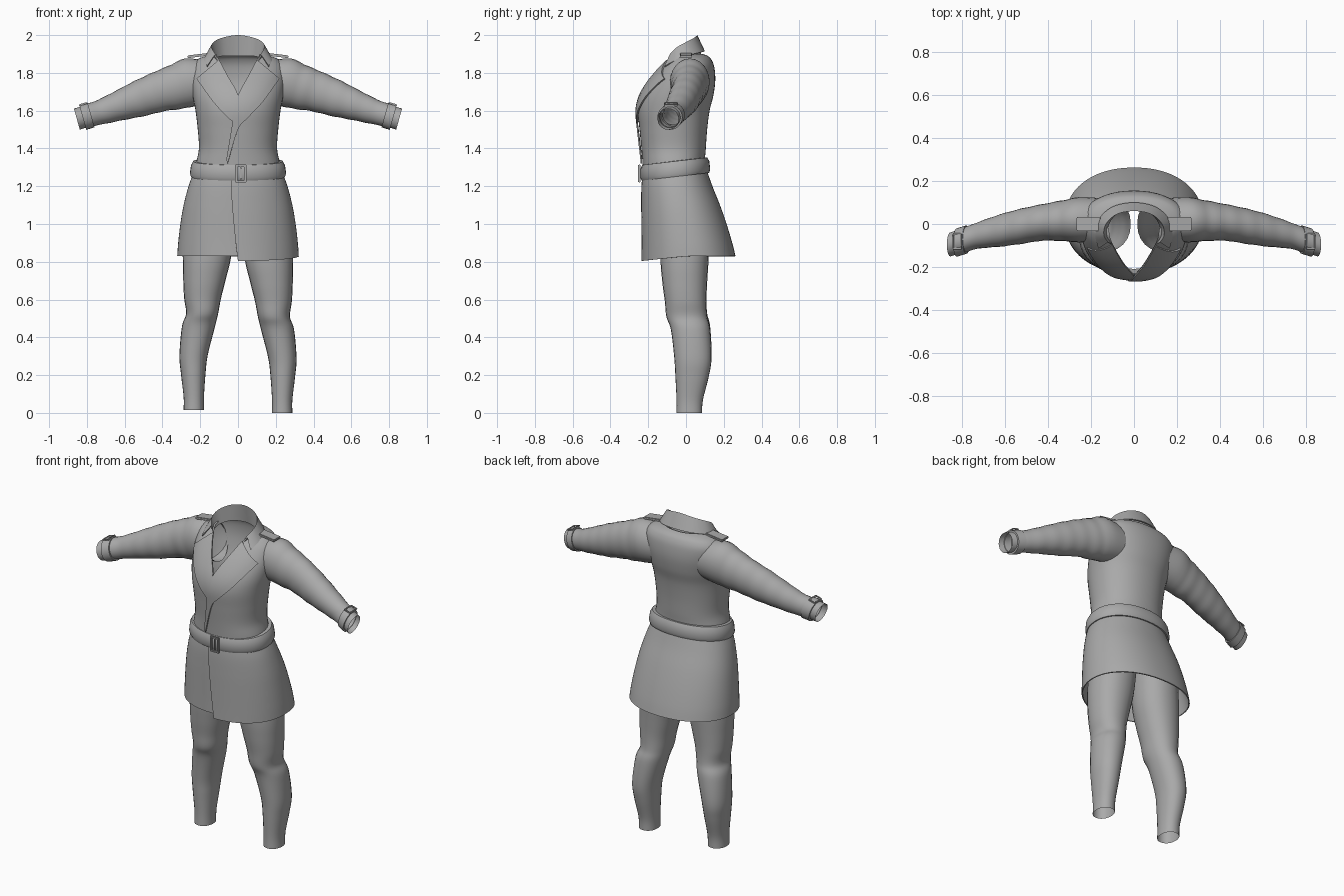
import bpy, bmesh
from math import sin, cos, pi, radians, copysign
from mathutils import Vector, Matrix
from mathutils.bvhtree import BVHTree

if "Cube" in bpy.data.objects:
    bpy.data.objects.remove(bpy.data.objects["Cube"])

grey = bpy.data.materials.new("plain grey")
grey.use_nodes = True
grey.diffuse_color = (.4, .4, .4, 1)
grey.node_tree.nodes["Principled BSDF"].inputs["Base Color"].default_value = (.4, .4, .4, 1)
made = []


def finish(name, bm):
    mesh = bpy.data.meshes.new(name)
    bmesh.ops.recalc_face_normals(bm, faces=bm.faces)
    bm.to_mesh(mesh)
    bm.free()
    mesh.materials.append(grey)
    obj = bpy.data.objects.new(name, mesh)
    bpy.context.collection.objects.link(obj)
    made.append(obj)
    return obj


def smooth(rows, n=6):
    """Catmull-Rom curve through rows of numbers."""
    padded = [rows[0], *rows, rows[-1]]
    out = []
    for a, b, c, d in zip(padded, padded[1:], padded[2:], padded[3:]):
        for k in range(n):
            t = k / n
            out.append([q + .5 * t * (r - p + t * (2 * p - 5 * q + 4 * r - s
                        + t * (3 * (q - r) + s - p)))
                        for p, q, r, s in zip(a, b, c, d)])
    return out + [list(rows[-1])]


def loft(name, rows, closed=True, thickness=0):
    """Skin a list of equally long point rows with quads."""
    bm = bmesh.new()
    grid = [[bm.verts.new(p) for p in row] for row in rows]
    size = len(grid[0])
    for low, high in zip(grid, grid[1:]):
        for i in range(size if closed else size - 1):
            j = (i + 1) % size
            bm.faces.new((low[i], low[j], high[j], high[i]))
    if thickness:
        bmesh.ops.recalc_face_normals(bm, faces=bm.faces)
        bmesh.ops.solidify(bm, geom=bm.faces[:], thickness=thickness)
    return finish(name, bm)


def oval(a, rx, front, back):
    """Point on a slightly squared oval; angle zero faces the front."""
    s, c = sin(a), cos(a)
    x = rx * copysign(abs(s) ** .92, s)
    y = (front + back) / 2 - (back - front) / 2 * copysign(abs(c) ** .92, c)
    return x, y


TURN = [2 * pi * i / 48 for i in range(48)]


def boxes(name, parts, matrix):
    bm = bmesh.new()
    for size, place in parts:
        local = Matrix.Translation(place) @ Matrix.Diagonal((*size, 1))
        bmesh.ops.create_cube(bm, size=1, matrix=matrix @ local)
    bmesh.ops.bevel(bm, geom=bm.edges[:], offset=.003, segments=2, affect='EDGES')
    return finish(name, bm)


def frame(name, w, h, bar, matrix):
    """Rectangular buckle lying in its local xy plane."""
    parts = []
    for s in (1, -1):
        parts.append(((w, bar, bar), (0, s * (h - bar) / 2, 0)))
        parts.append(((bar, h, bar), (s * (w - bar) / 2, 0, 0)))
    return boxes(name, parts, matrix)


# Coat body: height, half width, front, back
body = smooth([
    (1.22, .235, -.225, .11), (1.32, .222, -.23, .1), (1.4, .207, -.236, .105),
    (1.5, .213, -.246, .112), (1.6, .225, -.254, .125), (1.68, .24, -.236, .145),
    (1.76, .25, -.19, .155), (1.83, .245, -.135, .15), (1.87, .215, -.1, .135),
    (1.89, .17, -.085, .115), (1.9, .125, -.075, .09)])
coat = loft("coat_body", [[(*oval(a, rx, f, b), z) for a in TURN] for z, rx, f, b in body])
surface = BVHTree.FromPolygons([v.co for v in coat.data.vertices],
                               [p.vertices[:] for p in coat.data.polygons])

# Open neck: cut a V out of the chest
bm = bmesh.new()
bm.from_mesh(coat.data)
for s in (1, -1):
    faces = [f for f in bm.faces
             if f.calc_center_median().y < .02 and f.calc_center_median().z > 1.6]
    geom = faces + list({e for f in faces for e in f.edges}) + list({v for f in faces for v in f.verts})
    bmesh.ops.bisect_plane(bm, geom=geom, plane_co=(0, 0, 1.68), plane_no=(s * 1.9, 0, -1))
opening = []
for f in bm.faces:
    c = f.calc_center_median()
    if c.y < 0 and c.z > 1.68 + 1.9 * abs(c.x):
        opening.append(f)
bmesh.ops.delete(bm, geom=opening, context='FACES')
bm.to_mesh(coat.data)
bm.free()


# Lapels draped over the chest: inner x, z to outer x, z
def lapel(name, side, lift, rows):
    sheet = []
    for xi, zi, xo, zo in smooth(rows, 8):
        line = []
        for k in range(7):
            t = k / 6
            x, z = side * (xi + (xo - xi) * t), zi + (zo - zi) * t
            hit, normal, _, _ = surface.ray_cast(Vector((x, -2, z)), Vector((0, 1, 0)))
            y = hit.y if hit else -.08
            line.append((x, y - lift, z))
        sheet.append(line)
    loft(name, sheet, closed=False, thickness=.008)


upper = [(.1, 1.87, .22, 1.77), (.055, 1.785, .13, 1.645), (0, 1.68, .05, 1.56)]
lapel("left_lapel", 1, .014, upper + [(-.025, 1.56, 0, 1.5), (-.062, 1.34, -.055, 1.32)])
lapel("right_lapel", -1, .009, upper + [(0, 1.55, .02, 1.54)])

# Folded collar: each line runs from the back centre to the front tip
inner = [(0, .075, 1.89), (.075, .05, 1.89), (.115, 0, 1.88), (.12, -.05, 1.87), (.1, -.095, 1.86)]
crest = [(0, .06, 2), (.08, .045, 1.987), (.13, 0, 1.963), (.14, -.05, 1.935), (.12, -.085, 1.9)]
outer = [(0, .1, 1.915), (.1, .08, 1.91), (.165, .02, 1.895), (.18, -.05, 1.87), (.165, -.115, 1.835)]
lines = []
for line in (inner, crest, outer):
    full = [(-x, y, z) for x, y, z in line[:0:-1]] + line
    lines.append(smooth(full))
loft("collar", lines, closed=False, thickness=.006)

# Wrapped skirt of the coat, its left panel lapping over the right
skirt = []
for z, rx, f, b in smooth([
        (1.28, .232, -.225, .112), (1.2, .262, -.233, .14), (1.1, .288, -.234, .18),
        (1, .305, -.233, .215), (.9, .317, -.232, .245), (.83, .322, -.232, .262)]):
    drop = min(1, max(0, (1.2 - z) / .37))
    start = -.12 * (1 - drop)
    ring = []
    for i in range(73):
        a = start + (2 * pi + .2) * i / 72
        lap = 1 + .015 * max(0, 1 - i / 8) - .03 * max(0, (i - 64) / 8)
        x, y = oval(a, rx, f, b)
        dip = .025 * drop * cos(a) if a < pi / 2 else 0
        ring.append((x * (1 + (lap - 1) * .3), y * lap, z - dip))
    skirt.append(ring)
loft("coat_skirt", skirt, closed=False, thickness=.006)

# Belt, higher at the back, with its buckle
belt = []
for h, o in ((-.042, -.02), (-.042, .006), (-.025, .014), (.02, .013), (.04, .004), (.042, -.02)):
    ring = []
    for a in TURN:
        x, y = oval(a, .238 - .12 * h + o, -.228 - o, .112 - .1 * h + o)
        ring.append((x, y, 1.299 + .115 * y + h))
    belt.append(ring)
loft("belt", belt)
upright = Matrix.Translation((.015, -.247, 1.267)) @ Matrix.Rotation(pi / 2, 4, 'X')
frame("belt_buckle", .06, .096, .012, upright)
boxes("buckle_prong", [((.008, .07, .008), (0, 0, 0))], upright)


def sleeve_ring(side, x, zc, yc, rz, ry):
    return [(side * (x + .28 * rz * cos(a)), yc + ry * sin(a), zc + rz * cos(a))
            for a in TURN[::2]]


# Sleeve: x, centre height, centre y, half height, half depth
arm = smooth([
    (.16, 1.755, .02, .115, .1), (.25, 1.75, .02, .125, .105), (.33, 1.725, .015, .115, .095),
    (.42, 1.7, .008, .103, .085), (.52, 1.665, -.01, .093, .082), (.62, 1.63, -.03, .078, .075),
    (.72, 1.595, -.052, .064, .062), (.79, 1.575, -.075, .058, .058), (.853, 1.555, -.095, .055, .055)])

# Leg: height, inner x, outer x, front, back
leg = smooth([
    (1.05, .015, .27, -.13, .13), (.83, .035, .29, -.135, .12), (.7, .065, .29, -.125, .112),
    (.6, .09, .285, -.112, .108), (.52, .105, .275, -.104, .112), (.45, .122, .297, -.08, .128),
    (.3, .16, .31, -.062, .135), (.2, .172, .302, -.056, .12), (.08, .18, .288, -.05, .09),
    (.01, .18, .288, -.05, .085)])

for side, label in ((1, "left"), (-1, "right")):
    rings = []
    for x, zc, yc, rz, ry in arm:
        fold = 1 + .012 * sin(75 * x) * (x > .3)
        rings.append(sleeve_ring(side, x, zc, yc, rz * fold, ry * fold))
    loft(label + "_sleeve", rings)

    # Cuff strap and its buckle
    strap = [sleeve_ring(side, .8 + d, 1.571 - .3 * d, -.079 - .3 * d, .058 + r, .058 + r)
             for d, r in ((-.022, -.006), (-.022, .008), (.022, .008), (.022, -.006))]
    loft(label + "_cuff_strap", strap)
    tilt = Matrix.Rotation(side * .28, 4, 'Y')
    frame(label + "_cuff_buckle", .045, .075, .009,
          Matrix.Translation((side * .82, -.08, 1.635)) @ tilt)

    # Shoulder strap
    boxes(label + "_shoulder_strap", [((.115, .064, .014), (0, 0, 0))],
          Matrix.Translation((side * .21, 0, 1.892)) @ Matrix.Rotation(side * .12, 4, 'Y'))

    # Trouser leg, the left one reaching slightly lower
    rings = []
    for z, xi, xo, f, b in leg:
        mid, rx = (xi + xo) / 2, (xo - xi) / 2
        foot = -.01 if side > 0 else .006
        ring = []
        for a in TURN[::2]:
            x, y = oval(a, rx, f, b)
            ring.append((side * (mid + x), y, z + foot))
        rings.append(ring)
    loft(label + "_trouser_leg", rings)

# Smooth shading with crisp seams
bpy.ops.object.select_all(action='DESELECT')
for obj in made:
    obj.select_set(True)
bpy.context.view_layer.objects.active = coat
bpy.ops.object.shade_smooth_by_angle(angle=radians(40))
